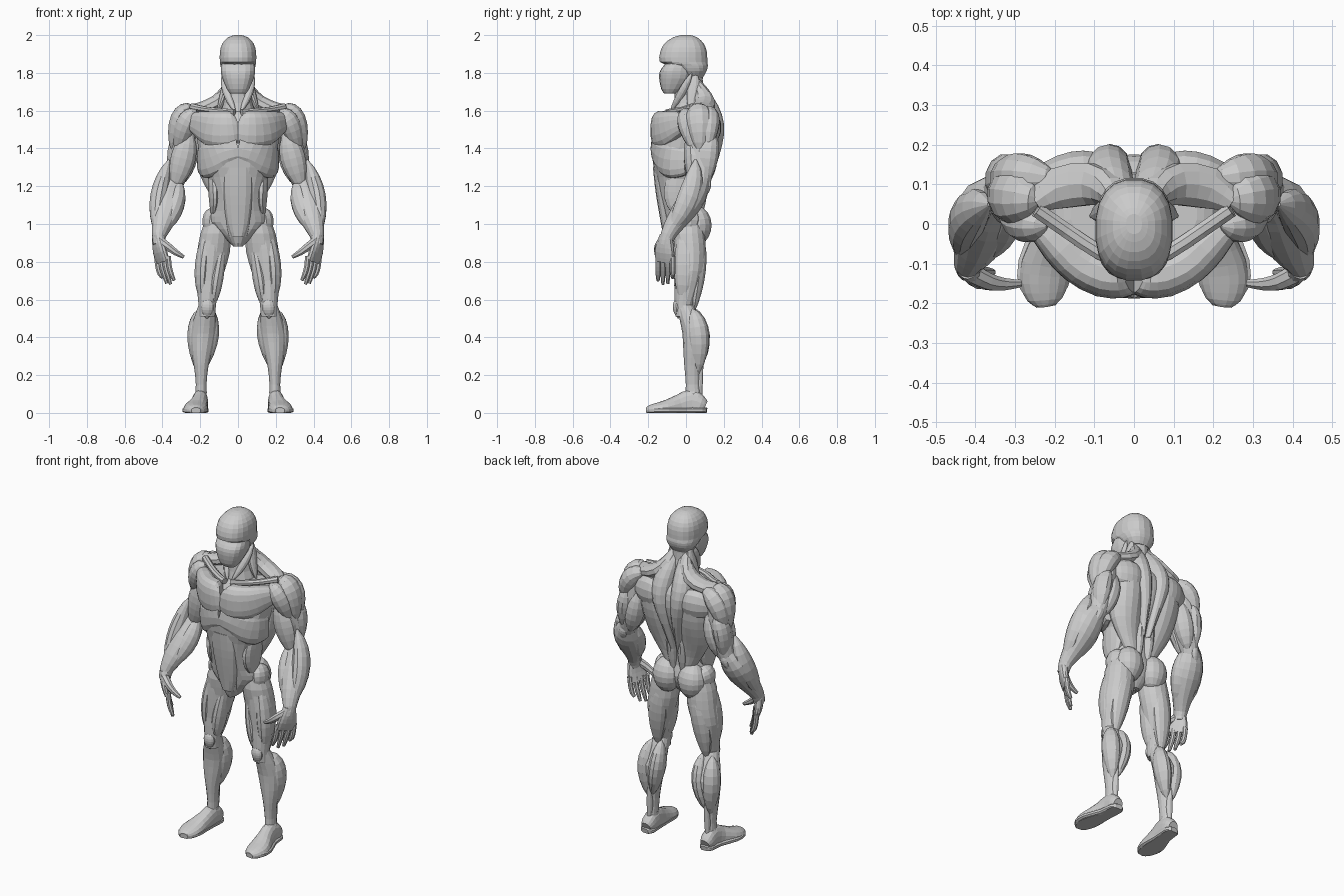
import bpy, bmesh, math
from mathutils import Vector as V

X, Y, Z = V((1, 0, 0)), V((0, 1, 0)), V((0, 0, 1))


def skin(name, rings, mirror):
    """Bridge a list of vertex rings, cap both ends, optionally mirror in x."""
    bm = bmesh.new()
    loops = [[bm.verts.new(p) for p in r] for r in rings]
    n = len(loops[0])
    for a, b in zip(loops, loops[1:]):
        for i in range(n):
            j = (i + 1) % n
            bm.faces.new((a[i], a[j], b[j], b[i]))
    bm.faces.new(loops[0][::-1])
    bm.faces.new(loops[-1])
    bmesh.ops.recalc_face_normals(bm, faces=bm.faces)
    me = bpy.data.meshes.new(name)
    bm.to_mesh(me)
    bm.free()
    ob = bpy.data.objects.new(name, me)
    bpy.context.collection.objects.link(ob)
    if mirror:
        ob.modifiers.new("Mirror", 'MIRROR').use_mirror_merge = False
    return ob


def ring(c, t, a, b, side, n, p):
    u = (side - t * side.dot(t)).normalized()
    v = t.cross(u)
    out = []
    for i in range(n):
        w = 2 * math.pi * (i + .5) / n
        cs, sn = math.cos(w), math.sin(w)
        out.append(c + u * a * math.copysign(abs(cs) ** p, cs) + v * b * math.copysign(abs(sn) ** p, sn))
    return out


def tube(name, secs, side=X, flat=False, n=14, p=1.0, mirror=True, k=2, floor=False):
    """Smooth loft through sections (x, y, z, half width, half depth)."""
    s = [V(q) for q in secs]
    pts = []
    for i in range(len(s) - 1):
        a, b, c, d = s[max(i - 1, 0)], s[i], s[i + 1], s[min(i + 2, len(s) - 1)]
        for j in range(k):
            t = j / k
            pts.append(.5 * (2 * b + (c - a) * t + (2 * a - 5 * b + 4 * c - d) * t * t
                             + (3 * b - a - 3 * c + d) * t ** 3))
    pts.append(s[-1])
    cen = [V(q[:3]) for q in pts]
    rings = []
    for i, q in enumerate(pts):
        t = Z if flat else (cen[min(i + 1, len(cen) - 1)] - cen[max(i - 1, 0)]).normalized()
        rings.append(ring(cen[i], t, q[3], q[4], side, n, p))
    if floor:
        for r in rings:
            for q in r:
                q.z = max(q.z, 0)
    return skin(name, rings, mirror)


def muscle(name, p0, p1, p2, w, d, side=X, n=12, k=8, e=.65):
    """Spindle along a curve from p0 through p1 to p2."""
    p0, p1, p2 = V(p0), V(p1), V(p2)
    c = 2 * p1 - (p0 + p2) / 2
    rings = []
    for i in range(k + 1):
        t = i / k
        pos = p0 * (1 - t) ** 2 + c * 2 * t * (1 - t) + p2 * t * t
        tan = ((c - p0) * (1 - t) + (p2 - c) * t).normalized()
        f = max(math.sin(math.pi * t), .03) ** e
        rings.append(ring(pos, tan, w * f, d * f, side, n, 1))
    return skin(name, rings, True)


# Head: cranium with brow ledge, recessed face, neck
tube("cranium", [(0, .035, 1.775, .06, .055), (0, .03, 1.81, .085, .08), (0, .012, 1.84, .094, .105),
                 (0, -.013, 1.858, .097, .127), (0, -.013, 1.91, .097, .125), (0, -.01, 1.955, .084, .105),
                 (0, -.005, 1.987, .054, .066), (0, 0, 2.0, .02, .025)],
     flat=True, n=20, p=.85, mirror=False)
tube("face", [(0, -.085, 1.69, .042, .03), (0, -.075, 1.715, .06, .056), (0, -.055, 1.77, .084, .087),
              (0, -.05, 1.81, .092, .088), (0, -.04, 1.84, .09, .076), (0, -.03, 1.87, .085, .07)],
     flat=True, n=18, p=.8, mirror=False)
tube("neck", [(0, .03, 1.55, .11, .11), (0, .025, 1.64, .078, .088), (0, .015, 1.72, .066, .075),
              (0, .015, 1.80, .07, .075)], flat=True, mirror=False)
muscle("neck_muscle", (.08, .03, 1.80), (.06, -.02, 1.70), (.012, -.085, 1.59), .022, .022)
muscle("neck_side", (.06, .05, 1.80), (.066, .04, 1.71), (.11, .02, 1.59), .025, .035)

# Torso core and trunk muscles
tube("torso", [(0, -.02, .885, .03, .05), (0, -.01, .94, .085, .085), (0, -.005, 1.01, .155, .10),
               (0, -.02, 1.07, .142, .10), (0, -.03, 1.16, .138, .115), (0, -.025, 1.25, .163, .135),
               (0, -.015, 1.35, .20, .163), (0, .01, 1.46, .22, .165), (0, .03, 1.54, .22, .14),
               (0, .03, 1.58, .20, .115), (0, .03, 1.595, .16, .10)], flat=True, n=22, p=.85, mirror=False)
tube("abdomen", [(0, -.085, .93, .035, .035), (0, -.09, 1.0, .06, .042), (0, -.10, 1.1, .075, .05),
                 (0, -.11, 1.2, .085, .055), (0, -.12, 1.3, .08, .055)], flat=True, p=.8, mirror=False)
tube("groin", [(0, -.04, .88, .025, .05), (0, -.05, .93, .055, .06), (0, -.06, 1.0, .075, .065),
               (0, -.07, 1.03, .07, .06)], flat=True, mirror=False)
tube("ribs", [(0, -.125, 1.40, .075, .063), (.06, -.122, 1.385, .08, .06), (.12, -.10, 1.355, .095, .052),
              (.165, -.06, 1.34, .10, .044), (.19, 0, 1.34, .08, .03)], side=Z, p=.75)
tube("pectoral", [(.008, -.125, 1.505, .075, .05), (.03, -.13, 1.50, .097, .057), (.08, -.127, 1.497, .102, .058),
                  (.14, -.097, 1.505, .095, .055), (.19, -.05, 1.525, .075, .05), (.24, 0, 1.54, .05, .035)],
     side=Z, p=.75, n=16)
muscle("oblique", (.15, -.02, 1.32), (.122, -.035, 1.17), (.135, -.03, 1.03), .036, .085)
muscle("hip_side", (.12, .02, 1.08), (.135, .01, 1.02), (.14, .0, .90), .055, .07)
tube("clavicle", [(.02, -.10, 1.59, .018, .02), (.09, -.07, 1.598, .016, .02),
                  (.17, -.017, 1.606, .016, .02), (.245, .035, 1.62, .02, .02)], side=Z, n=8)

# Back: trapezius, lats, shoulder blades, spinal columns
tube("trapezius_ridge", [(.04, .05, 1.77, .015, .018), (.055, .08, 1.70, .04, .042), (.11, .10, 1.643, .055, .042),
                         (.19, .09, 1.61, .055, .038), (.25, .055, 1.61, .03, .025)], side=Y, n=10)
tube("trapezius", [(.035, .05, 1.75, .03, .03), (.055, .09, 1.67, .055, .055), (.065, .125, 1.58, .06, .065),
                   (.06, .14, 1.48, .053, .062), (.04, .125, 1.35, .035, .048), (.02, .085, 1.18, .015, .03)],
     flat=True)
muscle("shoulder_blade", (.05, .135, 1.51), (.15, .13, 1.51), (.28, .09, 1.50), .09, .055, side=Z, e=.5)
tube("lat", [(.05, .05, 1.05, .03, .03), (.08, .055, 1.15, .065, .04), (.108, .06, 1.25, .092, .065),
             (.122, .07, 1.36, .103, .09), (.13, .08, 1.46, .105, .095), (.14, .085, 1.55, .09, .075)],
     flat=True, n=16)
muscle("spinal_column", (.03, .10, 1.45), (.035, .08, 1.22), (.03, .065, 1.0), .033, .04)
muscle("glute", (.085, .04, 1.10), (.085, .06, .995), (.085, .05, .88), .084, .077, n=16, e=.55)

# Shoulder and upper arm
muscle("deltoid_front", (.22, -.005, 1.60), (.275, .01, 1.53), (.325, .05, 1.37), .055, .055, side=Y)
muscle("deltoid_side", (.235, .06, 1.62), (.305, .07, 1.555), (.345, .075, 1.37), .07, .055, side=Y)
muscle("deltoid_rear", (.19, .11, 1.60), (.29, .12, 1.545), (.34, .11, 1.38), .06, .055, side=Y)
tube("upper_arm", [(.27, .07, 1.55, .06, .075), (.285, .08, 1.44, .065, .075), (.30, .085, 1.33, .068, .07),
                   (.335, .08, 1.22, .05, .05), (.345, .065, 1.17, .04, .04)])
muscle("biceps", (.26, .02, 1.50), (.29, .04, 1.35), (.34, .04, 1.18), .068, .052)
muscle("triceps_outer", (.30, .13, 1.50), (.325, .115, 1.38), (.34, .105, 1.21), .05, .062)
muscle("triceps_inner", (.24, .11, 1.50), (.268, .11, 1.35), (.31, .10, 1.20), .055, .058)

# Forearm and elbow
tube("forearm", [(.335, .085, 1.24, .045, .045), (.36, .055, 1.17, .078, .062), (.375, .01, 1.10, .083, .067),
                 (.398, -.055, 1.01, .06, .054), (.418, -.095, .94, .038, .04), (.42, -.11, .89, .03, .036)])
muscle("forearm_outer", (.365, .05, 1.34), (.418, .015, 1.145), (.43, -.095, .95), .048, .06)
muscle("forearm_inner", (.315, .06, 1.24), (.335, .0, 1.10), (.40, -.10, .95), .052, .055)
muscle("elbow", (.335, .11, 1.25), (.345, .105, 1.20), (.37, .08, 1.13), .028, .028)

# Hand, palm turned inward and back
tube("palm", [(.423, -.105, .94, .028, .034), (.42, -.11, .90, .026, .046), (.412, -.113, .85, .023, .058),
              (.397, -.113, .80, .017, .055)], side=V((.85, -.5, 0)), p=.8)
for i, nm in enumerate(("index", "middle", "ring", "little")):
    x, y = .367 + .02 * i, -.148 + .026 * i
    drop = (.70, .68, .685, .715)[i]
    tube(nm + "_finger", [(x + .003, y, .83, .016, .015), (x - .003, y, .775, .015, .015),
                          (x - .014, y, .735, .014, .014), (x - .03, y, drop, .009, .009)], n=8)
tube("thumb", [(.41, -.125, .91, .026, .024), (.37, -.145, .88, .023, .022), (.33, -.152, .85, .017, .018),
               (.287, -.15, .825, .01, .01)], side=Y, n=8)

# Leg
tube("thigh", [(.105, .015, 1.04, .06, .07), (.118, .015, .95, .082, .085), (.13, .025, .85, .088, .082),
               (.15, .02, .75, .08, .078), (.16, .005, .65, .058, .066), (.163, -.01, .57, .047, .05),
               (.165, -.01, .51, .045, .045)], flat=True, n=16)
muscle("thigh_outer", (.145, -.01, 1.02), (.185, .0, .78), (.185, -.02, .58), .045, .065)
muscle("thigh_front", (.12, -.05, 1.02), (.145, -.015, .82), (.165, -.045, .58), .06, .048)
muscle("thigh_inner", (.07, -.01, .95), (.115, -.01, .72), (.13, -.025, .57), .04, .055)
muscle("hamstring", (.10, .08, .95), (.145, .062, .76), (.165, .035, .52), .06, .045)
muscle("kneecap", (.16, -.045, .61), (.162, -.045, .56), (.165, -.04, .50), .036, .026)
tube("shin", [(.165, -.005, .57, .045, .045), (.175, .02, .50, .06, .055), (.185, .047, .42, .07, .066),
              (.192, .044, .33, .058, .058), (.195, .035, .25, .04, .044), (.195, .037, .15, .029, .038),
              (.198, .04, .05, .033, .045)], flat=True)
muscle("calf_inner", (.145, .03, .56), (.145, .07, .41), (.185, .06, .22), .045, .058)
muscle("calf_outer", (.20, .03, .55), (.222, .065, .41), (.205, .06, .20), .048, .058)
muscle("achilles", (.195, .09, .32), (.195, .07, .17), (.20, .08, .04), .018, .02)

# Foot with ankle bones and sole
tube("foot", [(.20, .10, .03, .03, .035), (.20, .075, .04, .042, .055), (.20, .03, .05, .042, .075),
              (.207, -.03, .035, .047, .065), (.222, -.10, .02, .062, .05), (.227, -.15, .015, .062, .04),
              (.225, -.19, .012, .045, .03), (.223, -.207, .01, .022, .02)], floor=True, n=16, p=.9)
tube("sole", [(.20, .11, .012, .022, .015), (.20, .085, .014, .045, .016), (.207, 0, .014, .048, .016),
              (.225, -.10, .014, .068, .016), (.227, -.16, .014, .062, .016), (.222, -.208, .012, .025, .014)],
     floor=True, p=.6)
muscle("ankle", (.165, .04, .11), (.197, .04, .105), (.23, .04, .10), .03, .028, side=Z)
